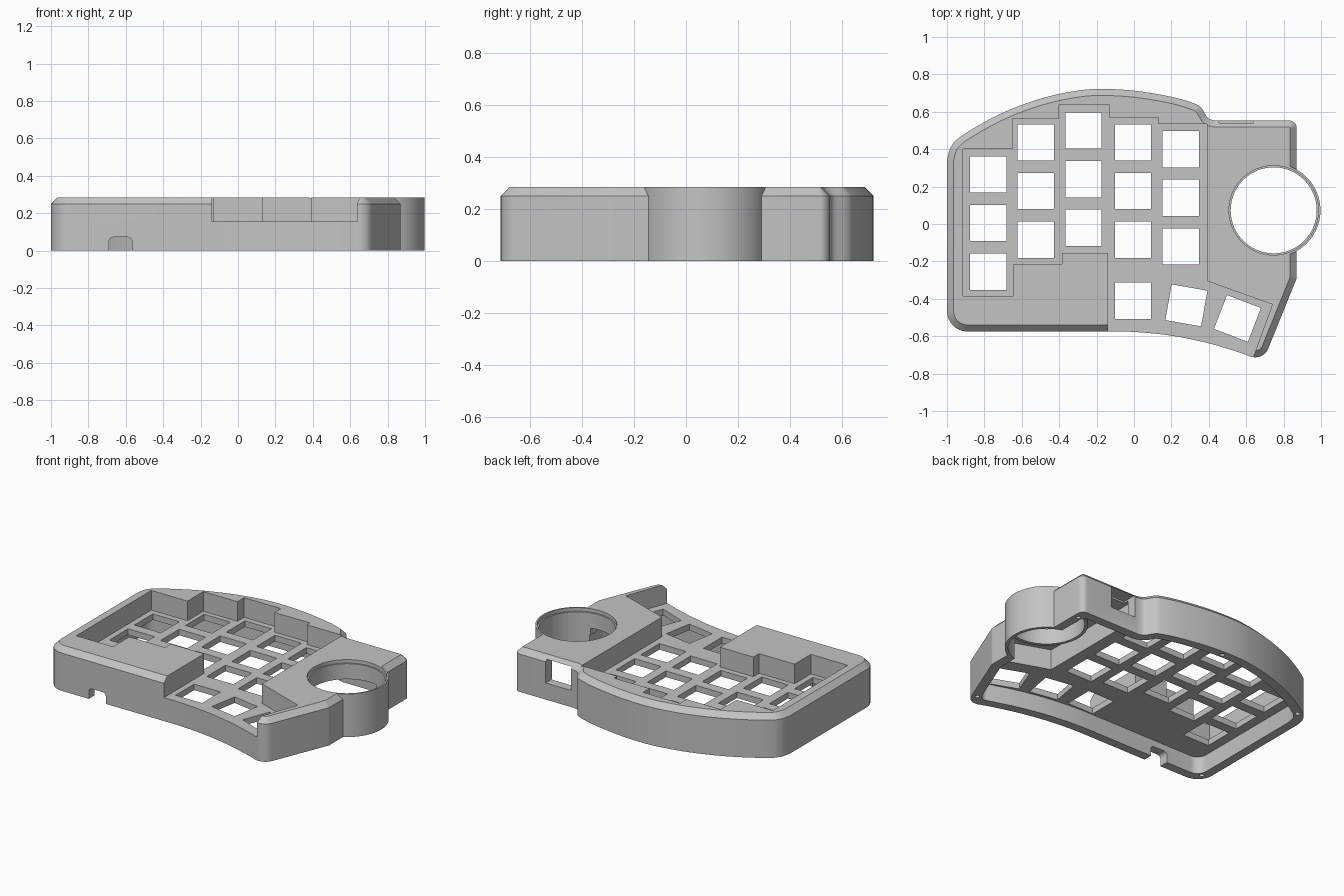
import bpy, bmesh, math
from mathutils import Vector, Matrix

cube = bpy.data.objects.get("Cube")
if cube:
    bpy.data.objects.remove(cube)

grey = bpy.data.materials.new("matte grey")
grey.use_nodes = True
colour = (0.55, 0.55, 0.55, 1)
grey.diffuse_color = colour
grey.node_tree.nodes["Principled BSDF"].inputs["Base Color"].default_value = colour

PLATE_TOP, PLATE_LOW, SHOULDER, TOP = 0.155, 0.115, 0.25, 0.285
KNOB = (0.747, 0.073)


def V(*pairs):
    return [Vector(p) for p in pairs]


def offset(points, d):
    """Move every edge of a counter-clockwise polygon inward by d."""
    out = []
    for i, p in enumerate(points):
        a = (p - points[i - 1]).normalized()
        b = (points[(i + 1) % len(points)] - p).normalized()
        na, nb = Vector((-a.y, a.x)), Vector((-b.y, b.x))
        out.append(p + (na + nb) * d / (1 + na.dot(nb)))
    return out


def rounded(points, radii, steps=8):
    """Replace the corners that have a radius with arcs."""
    out = []
    for i, (p, r) in enumerate(zip(points, radii)):
        if not r:
            out.append(p)
            continue
        a = (points[i - 1] - p).normalized()
        b = (points[(i + 1) % len(points)] - p).normalized()
        half = math.acos(a.dot(b)) / 2
        mid = p + (a + b).normalized() * r / math.sin(half)
        start = p + a * r / math.tan(half) - mid
        end = p + b * r / math.tan(half) - mid
        sweep = math.pi - 2 * half
        for k in range(steps + 1):
            t = sweep * k / steps
            out.append(mid + (start * math.sin(sweep - t) + end * math.sin(t)) / math.sin(sweep))
    return out


def spline(points, steps=5):
    """Smooth open curve through the points."""
    pts = [points[0] * 2 - points[1]] + points + [points[-1] * 2 - points[-2]]
    out = []
    for a, b, c, d in zip(pts, pts[1:], pts[2:], pts[3:]):
        for k in range(steps):
            t = k / steps
            out.append(0.5 * (2 * b + (c - a) * t + (2 * a - 5 * b + 4 * c - d) * t * t
                              + (3 * b - a - 3 * c + d) * t ** 3))
    return out + [points[-1]]


def loft(name, layers, helper=True):
    """Solid through stacked (z, polygon) layers."""
    bm = bmesh.new()
    rings = [[bm.verts.new((p[0], p[1], z)) for p in poly] for z, poly in layers]
    for low, high in zip(rings, rings[1:]):
        for i in range(len(low)):
            j = (i + 1) % len(low)
            bm.faces.new((low[i], low[j], high[j], high[i]))
    bm.faces.new(rings[0][::-1])
    bm.faces.new(rings[-1])
    bmesh.ops.recalc_face_normals(bm, faces=bm.faces)
    mesh = bpy.data.meshes.new(name)
    bm.to_mesh(mesh)
    bm.free()
    mesh.materials.append(grey)
    obj = bpy.data.objects.new(name, mesh)
    bpy.context.scene.collection.objects.link(obj)
    obj.hide_render = helper
    return obj


def prism(name, poly, z0, z1):
    return loft(name, [(z0, poly), (z1, poly)])


def disc(name, centre, r, z0, z1, sides=64):
    ring = [(centre[0] + r * math.cos(math.tau * k / sides),
             centre[1] + r * math.sin(math.tau * k / sides)) for k in range(sides)]
    return prism(name, ring, z0, z1)


def combine(tool, operation="DIFFERENCE"):
    """Apply one boolean, trying solvers until the full footprint survives."""
    mod = case.modifiers.new("cut", "BOOLEAN")
    mod.operation, mod.object = operation, tool
    result = None
    for solver in ("EXACT", "MANIFOLD", "FLOAT"):
        mod.solver = solver
        bpy.context.view_layer.update()
        graph = bpy.context.evaluated_depsgraph_get()
        mesh = bpy.data.meshes.new_from_object(case.evaluated_get(graph))
        xs = [v.co.x for v in mesh.vertices]
        if xs and max(xs) - min(xs) > 1.8:
            result = mesh
            break
    case.modifiers.clear()
    if result:
        case.data = result
    bpy.data.objects.remove(tool)


# Outline: curved front edge, straight right side, arched back
front = spline(V((-0.14, -0.575), (0.0, -0.577), (0.2, -0.597), (0.4, -0.638), (0.58, -0.692)))
corners = V((0.69, -0.735), (0.87, -0.29), (0.87, 0.553))
back = spline(V((0.43, 0.553), (0.395, 0.567), (0.36, 0.62), (0.32, 0.645), (0.2, 0.68),
                (0, 0.713), (-0.2, 0.722), (-0.35, 0.705), (-0.5, 0.67), (-0.66, 0.613),
                (-0.8, 0.545), (-0.93, 0.465), (-0.98, 0.41), (-1, 0.34)))
sharp = front + corners + back + V((-1, -0.575))
radii = [0] * len(front) + [0.075, 0.05, 0.04] + [0] * len(back) + [0.11]
outline = rounded(sharp, radii)
inner = rounded(offset(sharp, 0.06), [r * 0.6 for r in radii])

# Chamfered shell with the round knob housing
case = loft("keyboard_case", [(0, outline), (SHOULDER, outline),
                              (TOP, offset(outline, 0.035))], helper=False)
combine(disc("housing", KNOB, 0.25, 0, TOP), "UNION")

# Hollow underside, deeper below the right deck
combine(prism("cavity", inner, -0.1, PLATE_LOW))
combine(prism("deep_cavity", V((0.43, -0.26), (0.74, -0.37), (0.805, -0.25),
                               (0.805, 0.488), (0.43, 0.488)), -0.1, 0.25))
combine(disc("knob_collar", KNOB, 0.25, 0.16, TOP), "UNION")

# Knob opening with a stepped lip
combine(disc("knob_hole", KNOB, 0.23, -0.1, 0.4))
combine(disc("knob_lip", KNOB, 0.239, 0.262, 0.4))

# Stepped key well, open at the thumb edge
combine(prism("key_well", V(
    (-0.915, 0.4), (-0.915, -0.385), (-0.645, -0.385), (-0.645, -0.215), (-0.385, -0.215),
    (-0.385, -0.155), (-0.14, -0.155), (-0.14, -0.8), (0.605, -0.8), (0.74, -0.43),
    (0.39, -0.305), (0.39, 0.535), (0.13, 0.535), (0.13, 0.568), (-0.13, 0.568),
    (-0.13, 0.635), (-0.4, 0.635), (-0.4, 0.565), (-0.65, 0.565), (-0.65, 0.4)),
    PLATE_TOP, 0.4))

# Key openings: staggered columns of three and an angled thumb row
keys = [(x, y - row * 0.26, 0) for x, y in
        ((-0.78, 0.265), (-0.525, 0.436), (-0.27, 0.5), (-0.005, 0.436), (0.25, 0.4))
        for row in range(3)]
keys += [(-0.005, -0.41, 0), (0.28, -0.435, -10), (0.553, -0.505, -21)]
for x, y, angle in keys:
    turn = Matrix.Rotation(math.radians(angle), 2)
    square = [turn @ Vector(c) * 0.097 + Vector((x, y))
              for c in ((-1, -1), (1, -1), (1, 1), (-1, 1))]
    combine(prism("key_hole", square, 0, 0.25))

# Cable port in the back and rounded notch in the front wall
combine(prism("port", V((0.455, 0.45), (0.64, 0.45), (0.64, 0.7), (0.455, 0.7)), 0.11, 0.262))
notch = rounded(V((-0.69, -0.1), (-0.565, -0.1), (-0.565, 0.072), (-0.69, 0.072)),
                [0, 0, 0.025, 0.025])
tool = prism("notch", notch, 0, 0.2)
tool.data.transform(Matrix.Translation((0, -0.48, 0)) @ Matrix.Rotation(math.pi / 2, 4, "X"))
combine(tool)

# Blind screw holes in the bottom rim
for spot in ((0.69, -0.64), (-0.95, -0.5), (-0.915, 0.435), (-0.115, 0.685), (0.835, 0.475)):
    combine(disc("screw_hole", spot, 0.015, -0.1, 0.08, 16))

bpy.ops.object.select_all(action="DESELECT")
bpy.context.view_layer.objects.active = case
case.select_set(True)
bpy.ops.object.shade_smooth_by_angle(angle=math.radians(25))
